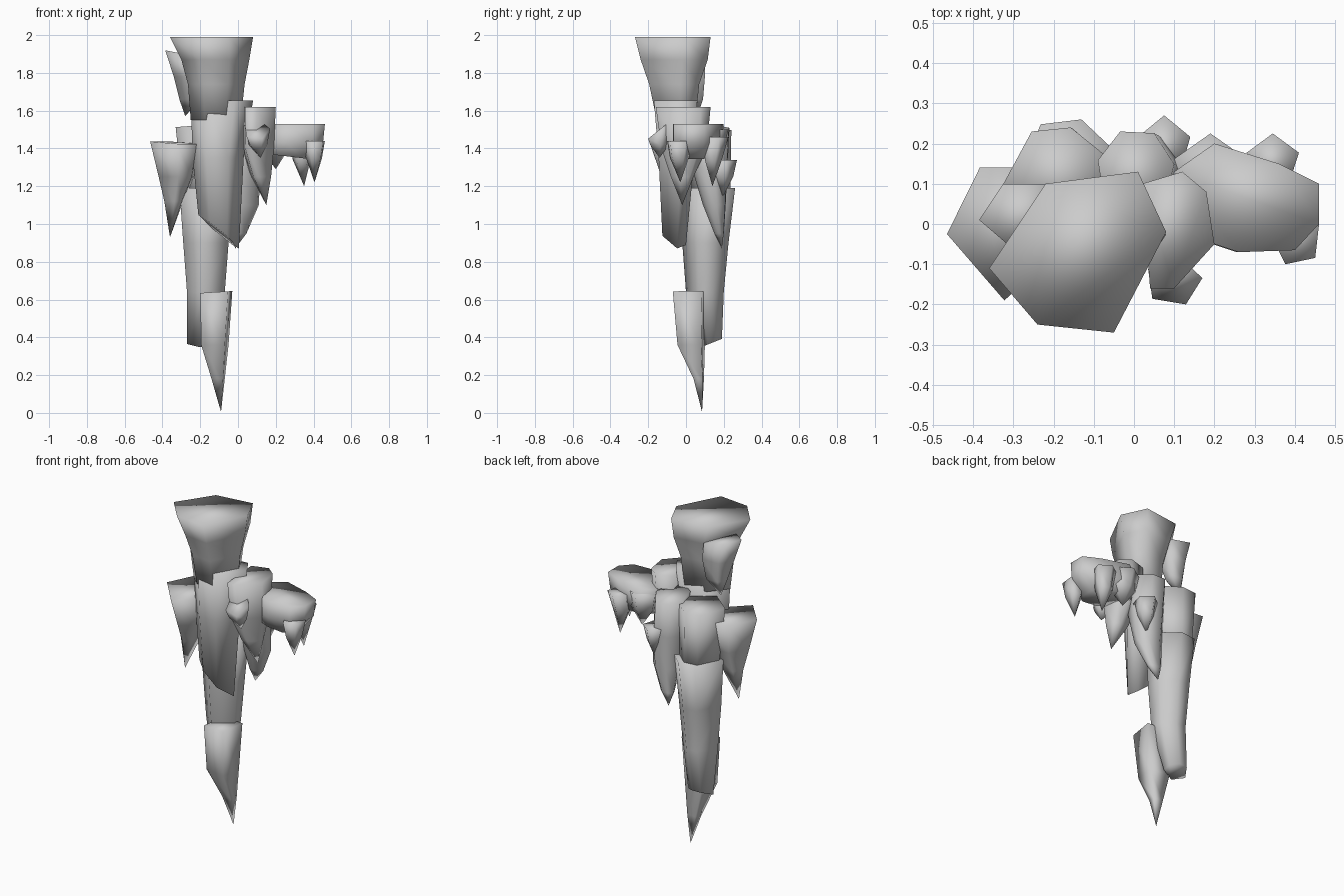
import bpy, bmesh, math

cube = bpy.data.objects.get("Cube")
if cube:
    bpy.data.objects.remove(cube, do_unlink=True)

stone = bpy.data.materials.new("grey_stone")
stone.use_nodes = True
stone.diffuse_color = (0.6, 0.6, 0.6, 1)
stone.node_tree.nodes["Principled BSDF"].inputs["Base Color"].default_value = stone.diffuse_color


def polygon(sides, phase=0.0):
    """Regular outline, used for the plain shards."""
    steps = [math.tau * (i + phase) / sides for i in range(sides)]
    return [(math.cos(a), math.sin(a)) for a in steps]


def normalise(outline):
    """Stretch an outline to fill the -1..1 square."""
    columns = []
    for values in zip(*outline):
        low, high = min(values), max(values)
        columns.append([2 * (v - low) / (high - low) - 1 for v in values])
    return list(zip(*columns))


def shard(name, outline, *rings):
    """Loft an outline through rings of (z, x min, x max, y min, y max, x slope, y slope);
    a ring of three values (z, x, y) is a pointed tip."""
    outline = normalise(outline)
    bm = bmesh.new()
    loops = []
    for ring in rings:
        if len(ring) == 3:
            z, x, y = ring
            loops.append([bm.verts.new((x, y, z))])
            continue
        z, left, right, front, back, slope_x, slope_y = (tuple(ring) + (0, 0))[:7]
        half_x, half_y = (right - left) / 2, (back - front) / 2
        loops.append([
            bm.verts.new((left + half_x * (1 + u), front + half_y * (1 + v),
                          z + slope_x * half_x * u + slope_y * half_y * v))
            for u, v in outline])
    count = len(outline)
    for upper, lower in zip(loops, loops[1:]):
        for i in range(count):
            j = (i + 1) % count
            if len(lower) == 1:
                bm.faces.new((upper[i], lower[0], upper[j]))
            else:
                bm.faces.new((upper[i], lower[i], lower[j], upper[j]))
    for end in (loops[0], loops[-1]):
        if len(end) > 1:
            bm.faces.new(end)
    bmesh.ops.recalc_face_normals(bm, faces=bm.faces)
    for face in bm.faces:
        face.smooth = True
    mesh = bpy.data.meshes.new(name)
    bm.to_mesh(mesh)
    bm.free()
    mesh.materials.append(stone)
    obj = bpy.data.objects.new(name, mesh)
    bpy.context.collection.objects.link(obj)


# Outlines seen from above
crown = [(-.36, -.11), (-.24, -.25), (-.05, -.27), (.08, -.02), (.01, .13), (-.22, .1)]
ledge = [(.2, -.05), (.26, -.07), (.4, -.065), (.46, 0), (.46, .1), (.36, .15), (.2, .2), (.1, .13)]
shoulder = [(.04, -.16), (.1, -.16), (.2, -.05), (.18, .08), (.12, .13), (.02, .1)]
wedge = [(-.46, -.03), (-.32, -.19), (-.22, -.1), (-.2, .13), (-.38, .13)]
block = [(-.31, .09), (-.24, .23), (-.15, .24), (-.07, .17), (-.06, .08), (-.2, 0)]

# Flared crown and the front column below it
shard("flared_crown", crown,
      (1.99, -.36, .08, -.27, .13),
      (1.87, -.3, .06, -.24, .115),
      (1.74, -.265, .035, -.195, .07),
      (1.55, -.25, .015, -.155, .05))
shard("front_column", crown,
      (1.655, -.25, .08, -.17, .06),
      (1.35, -.24, .03, -.145, .045),
      (.96, -.21, .005, -.125, 0, -.8, -.2))
shard("crown_side_shard", wedge,
      (1.9, -.385, -.19, -.08, .1, -.2),
      (1.78, -.34, -.18, -.06, .1),
      (1.66, -.31, -.2, 0, .09),
      (1.57, -.28, .06))

# Long rear column and the block above it
shard("rear_block", block,
      (1.51, -.33, -.06, 0, .24, 0, -.1),
      (1.12, -.29, -.07, .02, .235))
shard("rear_column", block,
      (1.19, -.31, -.03, -.03, .26),
      (.9, -.29, -.05, -.02, .225),
      (.64, -.27, -.07, 0, .2),
      (.37, -.27, -.12, .08, .19, 0, .4))
shard("lower_spike", polygon(4, .4),
      (.64, -.2, -.03, -.07, .11, .06),
      (.36, -.195, -.05, -.045, .1),
      (.18, -.14, -.07, .04, .095),
      (.005, -.09, .085))

# Left hanging spike
shard("left_spike", wedge,
      (1.43, -.465, -.2, -.19, .14, -.05, .03),
      (1.25, -.42, -.23, -.13, .1),
      (1.12, -.39, -.29, -.06, .06),
      (.93, -.36, 0))

# Back spikes
shard("back_spike", polygon(7, .2),
      (1.53, -.09, .1, .02, .23, 0, -.2),
      (1.3, -.08, .12, .03, .22),
      (1.1, -.06, .11, .09, .21),
      (.95, -.04, .045, .15, .2),
      (.87, -.015, .19))
shard("small_back_spike", polygon(5, .25),
      (1.34, .01, .14, .13, .27),
      (1.25, .03, .12, .14, .25),
      (1.13, .07, .19))

# Shoulder and its spikes
shard("shoulder_spike", shoulder,
      (1.62, .02, .2, -.16, .13),
      (1.4, .02, .19, -.13, .11),
      (1.25, .07, .175, -.08, .04),
      (1.1, .15, -.02))
shard("shoulder_tooth", polygon(5, .1),
      (1.5, .035, .17, -.2, -.08, 0, .8),
      (1.42, .055, .155, -.19, -.09),
      (1.35, .12, -.14))

# Side ledge with hanging teeth
shard("side_ledge", ledge,
      (1.53, .1, .46, -.07, .2),
      (1.43, .1, .45, -.07, .19),
      (1.36, .11, .38, -.05, .17, -.12))
shard("ledge_back_shard", polygon(5, .25),
      (1.5, .1, .28, .06, .225),
      (1.4, .12, .27, .08, .2),
      (1.29, .2, .14))
shard("ledge_front_tooth", polygon(5, .4),
      (1.44, .34, .46, -.1, .035),
      (1.35, .36, .445, -.085, .015),
      (1.22, .405, -.03))
shard("ledge_back_tooth", polygon(5, .25),
      (1.46, .28, .41, .1, .225),
      (1.34, .29, .385, .1, .19),
      (1.2, .35, .14))
